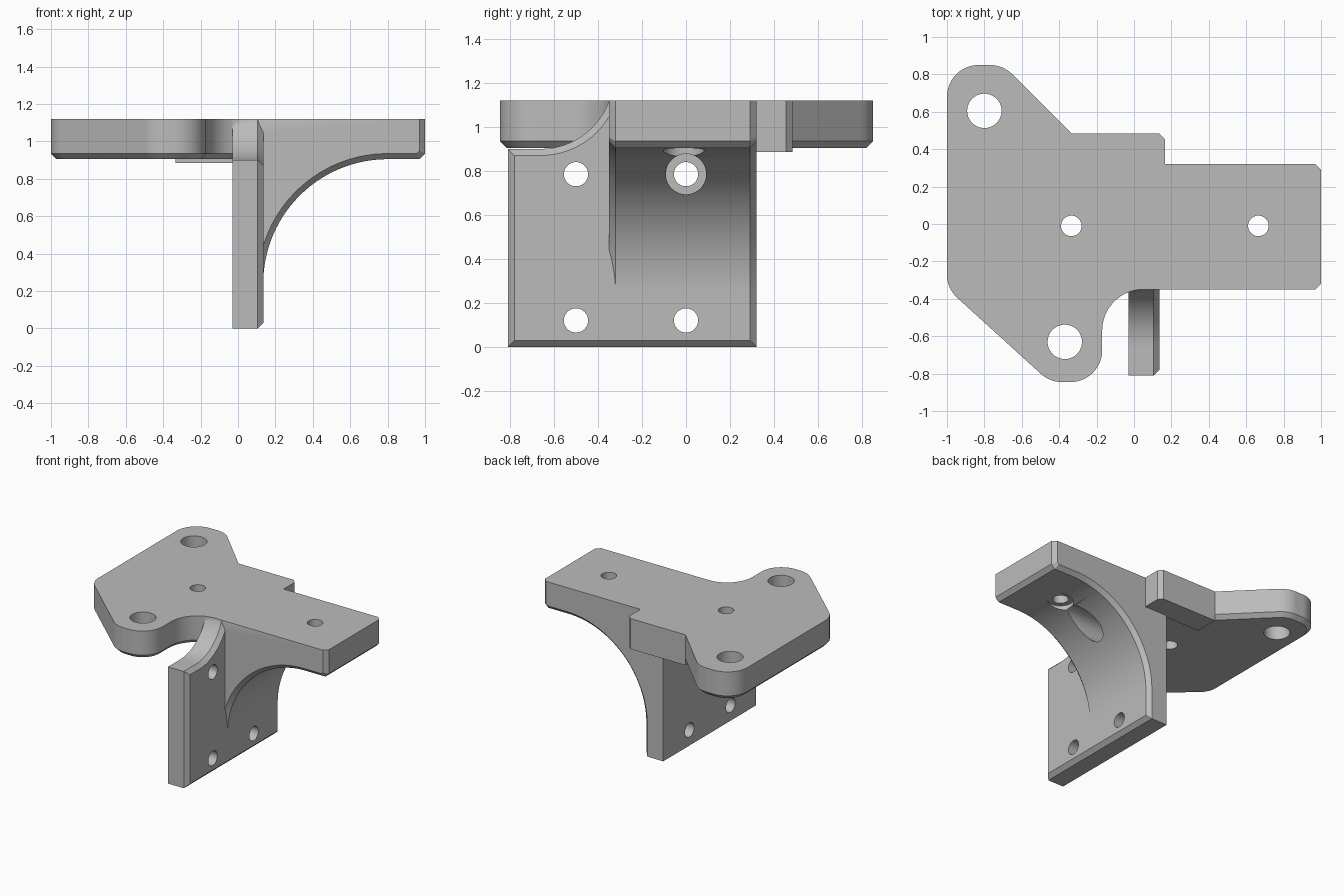
import bpy, bmesh
from math import pi, sin, cos, asin, tan, atan2
from mathutils import Vector

cube = bpy.data.objects.get("Cube")
if cube:
    bpy.data.objects.remove(cube, do_unlink=True)

CH = 0.03      # chamfer width
TOP = 1.12     # top of the plate
FLOOR = 0.905  # underside of the plate

grey = bpy.data.materials.new("plain_grey")
grey.use_nodes = True
grey.diffuse_color = (0.5, 0.5, 0.5, 1)
grey.node_tree.nodes["Principled BSDF"].inputs["Base Color"].default_value = (0.5, 0.5, 0.5, 1)


def arc(cx, cy, r, a0, a1, n=32):
    return [(cx + r * cos(a0 + (a1 - a0) * i / n), cy + r * sin(a0 + (a1 - a0) * i / n))
            for i in range(n + 1)]


def rounded(corners, n=16):
    """Outline from (x, y, radius) corners, radius 0 stays sharp."""
    out = []
    for i, (x, y, r) in enumerate(corners):
        p = Vector((x, y))
        if r == 0:
            out.append((x, y))
            continue
        a = (Vector(corners[i - 1][:2]) - p).normalized()
        b = (Vector(corners[(i + 1) % len(corners)][:2]) - p).normalized()
        half = a.angle(b) / 2
        c = p + (a + b).normalized() * r / sin(half)
        s, e = p + a * r / tan(half) - c, p + b * r / tan(half) - c
        a0, a1 = atan2(s.y, s.x), atan2(e.y, e.x)
        a1 = a0 + (a1 - a0 + pi) % (2 * pi) - pi
        out += arc(c.x, c.y, r, a0, a1, n)
    return out


def inset(loop, d):
    """Mitred inward offset of a counter-clockwise outline."""
    out = []
    for i, q in enumerate(loop):
        p = Vector(q)
        u = (p - Vector(loop[i - 1])).normalized()
        v = (Vector(loop[(i + 1) % len(loop)]) - p).normalized()
        n1, n2 = Vector((-u.y, u.x)), Vector((-v.y, v.x))
        out.append(tuple(p + (n1 + n2) * d / (1 + n1.dot(n2))))
    return out


def loft(name, sections):
    bm = bmesh.new()
    rings = [[bm.verts.new(p) for p in s] for s in sections]
    for r0, r1 in zip(rings, rings[1:]):
        for i in range(len(r0)):
            j = (i + 1) % len(r0)
            bm.faces.new((r0[i], r0[j], r1[j], r1[i]))
    bm.faces.new(rings[0])
    bm.faces.new(rings[-1])
    bmesh.ops.recalc_face_normals(bm, faces=bm.faces)
    mesh = bpy.data.meshes.new(name)
    bm.to_mesh(mesh)
    bm.free()
    mesh.materials.append(grey)
    ob = bpy.data.objects.new(name, mesh)
    bpy.context.collection.objects.link(ob)
    return ob


def at_x(loop, x):
    return [(x, a, b) for a, b in loop]


def at_y(loop, y):
    return [(a, y, b) for a, b in loop]


def at_z(loop, z):
    return [(a, b, z) for a, b in loop]


def combine(target, other, operation):
    mod = target.modifiers.new(operation, 'BOOLEAN')
    mod.operation, mod.solver, mod.object = operation, 'EXACT', other
    bpy.context.view_layer.objects.active = target
    bpy.ops.object.modifier_apply(modifier=mod.name)
    bpy.data.objects.remove(other, do_unlink=True)


# Lobed top plate, chamfered along its lower edge
outline = rounded([
    (-1, 0.85, 0.17), (-1, -0.345, 0.17), (-0.45, -0.845, 0.17), (-0.17, -0.845, 0.17),
    (-0.17, -0.35, 0.22), (0.06, -0.35, 0), (0.06, 0.47, 0), (-0.32, 0.47, 0), (-0.70, 0.85, 0.17)])
bracket = loft("bracket", [at_z(inset(outline, CH), FLOOR), at_z(outline, FLOOR + CH), at_z(outline, TOP)])

# Upright wall with a swept shoulder
R = 0.33
wall = [(-0.81, 0), (0.32, 0), (0.32, TOP)]
wall += arc(-0.66, 1.23, R, asin((TOP - 1.23) / R), -pi / 2, 24) + [(-0.81, 0.9)]
upright = loft("upright_wall", [at_x(wall, -0.03), at_x(wall, 0.135 - CH), at_x(inset(wall, CH), 0.135)])


# Arm with the large curved gusset beneath it
def gusset_profile(c):
    tip = 1 - c
    return ([(0.05, TOP), (0.05, 0.24)] + arc(0.8, 0.24, 0.665 + c, pi, pi / 2, 48)
            + [(tip - CH + c / 2, FLOOR + c), (tip, FLOOR + CH + c / 2), (tip, TOP)])


full, slim = gusset_profile(0), gusset_profile(CH)
arm = loft("gusset_arm", [at_y(slim, -0.35), at_y(full, -0.35 + CH), at_y(full, 0.32 - CH), at_y(slim, 0.32)])

# Rear block
rear = [(-0.335, 0.3), (0.165, 0.3), (0.165, 0.485 - CH), (0.165 - CH, 0.485), (-0.335, 0.485)]
block = loft("rear_block", [at_z(rear, 0.885), at_z(rear, TOP)])

for part in (upright, arm, block):
    combine(bracket, part, 'UNION')

# Vertical holes: x, y, radius, bottom, top (last one is a spot face)
for x, y, r, z0, z1 in [(-0.8, 0.605, 0.092, 0.8, 1.3), (-0.37, -0.63, 0.092, 0.8, 1.3),
                        (-0.335, -0.01, 0.055, 0.8, 1.3), (0.665, -0.01, 0.055, 0.7, 1.3),
                        (0.665, -0.01, 0.092, 0.6, FLOOR)]:
    ring = arc(x, y, r, 0, 2 * pi, 40)[:-1]
    combine(bracket, loft("hole_cutter", [at_z(ring, z0), at_z(ring, z1)]), 'DIFFERENCE')

# Wall holes, with a wide bore through the gusset
for y, z, r, x0, x1 in [(-0.5, 0.12, 0.055, -0.2, 0.3), (0, 0.12, 0.055, -0.2, 0.3),
                        (-0.5, 0.785, 0.055, -0.2, 0.3), (0, 0.785, 0.055, -0.2, 0.3),
                        (0, 0.785, 0.092, 0.135, 0.9)]:
    ring = arc(y, z, r, 0, 2 * pi, 40)[:-1]
    combine(bracket, loft("hole_cutter", [at_x(ring, x0), at_x(ring, x1)]), 'DIFFERENCE')

bpy.ops.object.select_all(action='DESELECT')
bracket.select_set(True)
bpy.context.view_layer.objects.active = bracket
bpy.ops.object.shade_smooth_by_angle(angle=pi / 6)
